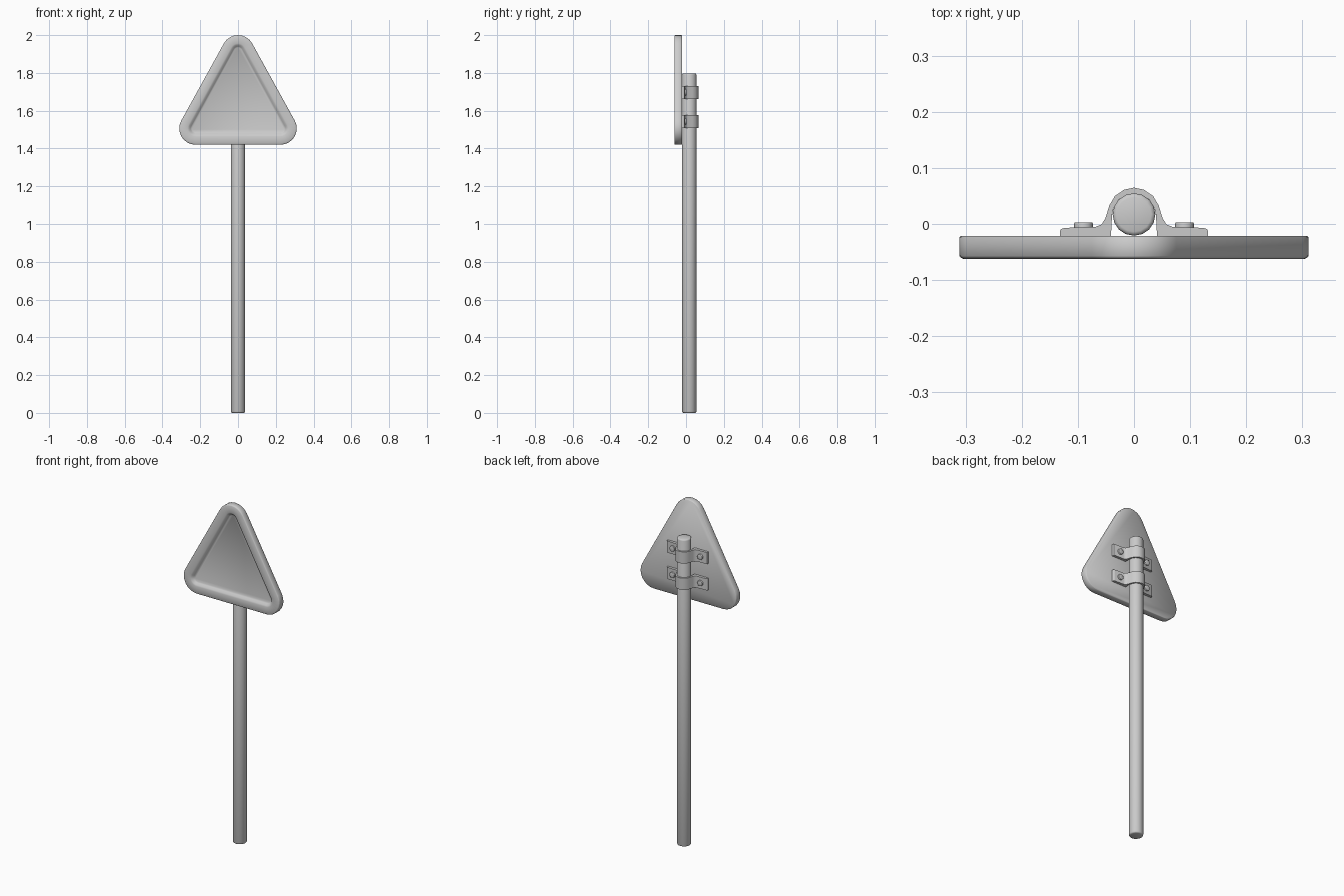
import bpy, bmesh, math
from mathutils import Matrix

if "Cube" in bpy.data.objects:
    bpy.data.objects.remove(bpy.data.objects["Cube"])


def finish(name, bm, angle):
    bmesh.ops.recalc_face_normals(bm, faces=bm.faces)
    me = bpy.data.meshes.new(name)
    bm.to_mesh(me)
    bm.free()
    ob = bpy.data.objects.new(name, me)
    bpy.context.collection.objects.link(ob)
    bpy.ops.object.select_all(action='DESELECT')
    ob.select_set(True)
    bpy.context.view_layer.objects.active = ob
    bpy.ops.object.shade_smooth_by_angle(angle=math.radians(angle))
    return ob


def rounded_triangle(inset, steps=8):
    """Outline in x, z of the sign plate, moved inward by inset."""
    r = 0.086 - inset
    corners = [(0.225, 1.506, -90, 29), (0, 1.914, 29, 151), (-0.225, 1.506, 151, 270)]
    pts = []
    for cx, cz, a0, a1 in corners:
        for i in range(steps + 1):
            a = math.radians(a0 + (a1 - a0) * i / steps)
            pts.append((cx + r * math.cos(a), cz + r * math.sin(a)))
    return pts


def cylinder(name, radius, depth, matrix, sides, bevel):
    bm = bmesh.new()
    bmesh.ops.create_cone(bm, cap_ends=True, segments=sides, radius1=radius,
                          radius2=radius, depth=depth)
    rim = [e for e in bm.edges if abs(e.verts[0].co.z - e.verts[1].co.z) < 1e-5]
    bmesh.ops.bevel(bm, geom=rim, offset=bevel, segments=2, profile=0.5, affect='EDGES')
    bm.transform(matrix)
    return finish(name, bm, 50)


# Sign plate: (inset, y) rings from the back, around the raised rim, into the recess
rings = [(0.003, -0.021), (0.0, -0.024), (0.0, -0.057), (0.002, -0.060),
         (0.006, -0.062), (0.044, -0.062), (0.052, -0.059), (0.060, -0.050),
         (0.066, -0.046)]
bm = bmesh.new()
loops = [[bm.verts.new((x, y, z)) for x, z in rounded_triangle(d)] for d, y in rings]
n = len(loops[0])
for a, b in zip(loops, loops[1:]):
    for i in range(n):
        j = (i + 1) % n
        bm.faces.new((a[i], a[j], b[j], b[i]))
bm.faces.new(loops[0])
bm.faces.new(loops[-1])
finish("sign_plate", bm, 50)

# Pole
cylinder("pole", 0.038, 1.797, Matrix.Translation((0, 0.017, 0.8985)), 16, 0.007)

# Clamp strap cross-section: right half in x, y, from the middle outwards
outer = [(0, .065), (.018, .061), (.034, .050), (.044, .033), (.051, .010),
         (.058, -.001), (.068, -.005), (.124, -.007), (.130, -.009), (.132, -.013)]
inner = [(0, .055), (.0145, .052), (.027, .044), (.036, .030), (.039, .017),
         (.040, .0), (.041, -.021), (.124, -.021), (.130, -.021), (.132, -.021)]


def mirrored(half):
    return [(-x, y) for x, y in reversed(half[1:])] + half


def clamp(name, z0, z1):
    bm = bmesh.new()
    rows = []
    for (ox, oy), (ix, iy) in zip(mirrored(outer), mirrored(inner)):
        rows.append([bm.verts.new(p) for p in
                     ((ox, oy, z0), (ox, oy, z1), (ix, iy, z1), (ix, iy, z0))])
    for a, b in zip(rows, rows[1:]):
        for i in range(4):
            j = (i + 1) % 4
            bm.faces.new((a[i], a[j], b[j], b[i]))
    bm.faces.new(rows[0])
    bm.faces.new(rows[-1])
    return finish(name, bm, 45)


# Two clamps, each with a bolt on either flange
for label, z in (("upper", 1.697), ("lower", 1.543)):
    clamp(label + "_clamp", z - 0.034, z + 0.034)
    for side, x in (("left", -0.09), ("right", 0.09)):
        m = Matrix.Translation((x, -0.0085, z)) @ Matrix.Rotation(math.pi / 2, 4, 'X')
        cylinder(f"{label}_bolt_{side}", 0.0165, 0.023, m, 12, 0.002)
